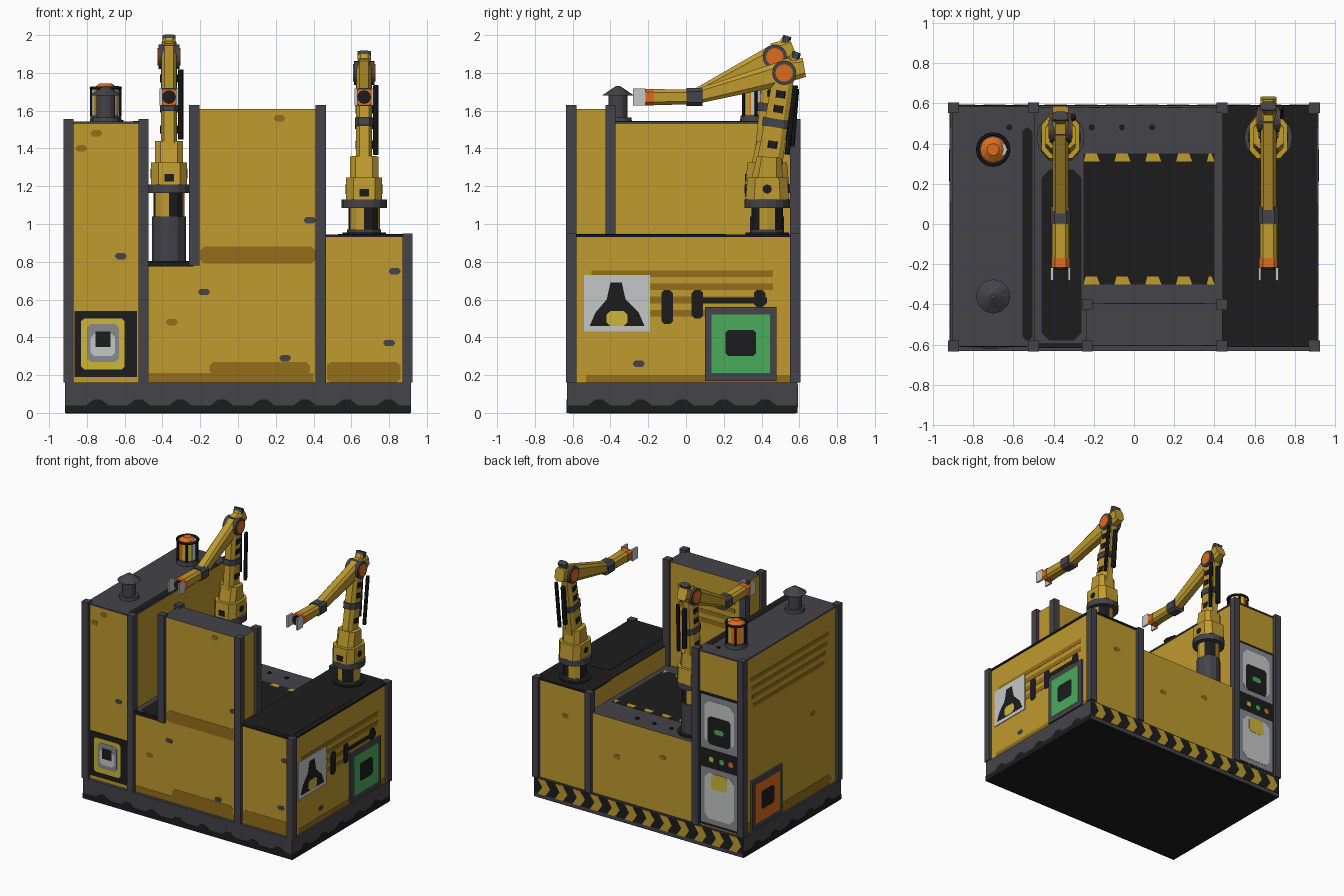
import bpy, bmesh, math
from mathutils import Vector, Matrix

if "Cube" in bpy.data.objects:
    bpy.data.objects.remove(bpy.data.objects["Cube"])


def material(name, hexcode):
    rgb = [(int(hexcode[i:i + 2], 16) / 255) ** 2.2 for i in (0, 2, 4)]
    mat = bpy.data.materials.new(name)
    mat.use_nodes = True
    mat.diffuse_color = (*rgb, 1)
    mat.node_tree.nodes["Principled BSDF"].inputs["Base Color"].default_value = (*rgb, 1)
    return mat


yellow = material("yellow paint", "BE9933")
brown = material("dark yellow paint", "926D20")
steel = material("dark steel", "46454B")
black = material("black rubber", "222222")
white = material("pale metal", "C4C6C6")
grey = material("mid grey", "86888E")
green = material("green light", "4CAA5C")
orange = material("orange paint", "DC6C22")
lemon = material("lemon yellow", "CDB53A")


def finish(name, bm, *mats):
    bmesh.ops.recalc_face_normals(bm, faces=bm.faces)
    mesh = bpy.data.meshes.new(name)
    bm.to_mesh(mesh)
    bm.free()
    for mat in mats:
        mesh.materials.append(mat)
    obj = bpy.data.objects.new(name, mesh)
    bpy.context.collection.objects.link(obj)
    return obj


def box(name, x, y, z, mat, top=None):
    """Box from (low, high) ranges; upward faces can take another colour."""
    bm = bmesh.new()
    bmesh.ops.create_cube(bm, size=1)
    for v in bm.verts:
        v.co = [r[0] if c < 0 else r[1] for c, r in zip(v.co, (x, y, z))]
    bm.normal_update()
    for f in bm.faces:
        f.material_index = int(f.normal.z > .5 and top is not None)
    return finish(name, bm, mat, top or mat)


def tube(name, p, q, r1, r2, mat, sides=12, other=None):
    """Cylinder or cone from p to q; sides can alternate with another colour."""
    p, q = Vector(p), Vector(q)
    bm = bmesh.new()
    turn = (q - p).to_track_quat("Z", "Y").to_matrix().to_4x4()
    bmesh.ops.create_cone(bm, cap_ends=True, segments=sides, radius1=r1, radius2=r2,
                          depth=(q - p).length, matrix=Matrix.Translation((p + q) / 2) @ turn)
    if other:
        for i, f in enumerate(f for f in bm.faces if len(f.verts) == 4):
            f.material_index = i // 2 % 2
    return finish(name, bm, mat, other or mat)


def beam(name, x, p, q, width, h1, h2, mat):
    """Tapered chamfered beam in the (y, z) plane from p to q."""
    p, q = Vector((x, *p)), Vector((x, *q))
    along = (q - p).normalized()
    up = along.cross(Vector((1, 0, 0)))
    bm = bmesh.new()
    ends = []
    for c, h in ((p, h1), (q, h2)):
        ring = []
        for a, b in ((1, .6), (.6, 1), (-.6, 1), (-1, .6), (-1, -.6), (-.6, -1), (.6, -1), (1, -.6)):
            ring.append(bm.verts.new(c + Vector((a * width / 2, 0, 0)) + up * b * h / 2))
        ends.append(ring)
        bm.faces.new(ring)
    for i in range(8):
        j = (i + 1) % 8
        bm.faces.new((ends[0][i], ends[0][j], ends[1][j], ends[1][i]))
    return finish(name, bm, mat)


X, Y, Z = Vector((1, 0, 0)), Vector((0, 1, 0)), Vector((0, 0, 1))
SIDES = {"front": (X, Z, -Y, .605), "back": (X, Z, Y, .58), "right": (Y, Z, X, .9),
         "left": (Y, Z, -X, .9), "top": (X, Y, Z, 0)}


def plate(name, side, pts, mat, level=1, offset=None):
    """Thin polygon laid on one side of the model."""
    u, v, n, base = SIDES[side]
    base = base if offset is None else offset
    bm = bmesh.new()
    face = bm.faces.new([bm.verts.new(u * a + v * b + n * (base - .002)) for a, b in pts])
    out = bmesh.ops.extrude_face_region(bm, geom=[face])["geom"]
    bmesh.ops.translate(bm, vec=n * (.002 + .002 * level),
                        verts=[g for g in out if isinstance(g, bmesh.types.BMVert)])
    return finish(name, bm, mat)


def panel(name, side, u, v, mat, level=1, offset=None, cut=0):
    """Rectangular plate with optional clipped corners."""
    (a, b), (c, d) = u, v
    pts = [(a + cut, c), (b - cut, c), (b, c + cut), (b, d - cut),
           (b - cut, d), (a + cut, d), (a, d - cut), (a, c + cut)]
    return plate(name, side, pts if cut else pts[::2] and [(a, c), (b, c), (b, d), (a, d)],
                 mat, level, offset)


# Base with wavy dark skirting and a striped back edge
box("base", (-.915, .915), (-.63, .59), (0, .16), steel)
panel("underside", "top", (-.91, .91), (-.62, .58), black, -3, 0)
for side, lo, hi, off in (("front", -.915, .915, .63), ("right", -.63, .59, .915), ("left", -.63, .59, .915)):
    panel("skirting", side, (lo, hi), (0, .04), black, 1, off)
    u = lo + .17
    while u < hi - .06:
        plate("skirting_bump", side, [(u - .06, .04), (u + .06, .04), (u + .02, .07), (u - .02, .07)], black, 1, off)
        u += .22
panel("hazard_ground", "back", (-.915, .915), (.03, .15), black, 1, .59)
for i in range(12):
    u = -.9 + i * .152
    plate("hazard_stripe", "back", [(u, .09), (u + .07, .09), (u + .11, .15), (u + .04, .15)], yellow, 2, .59)
    plate("hazard_stripe", "back", [(u + .04, .03), (u + .11, .03), (u + .07, .09), (u, .09)], yellow, 2, .59)

# Main housing blocks
box("tall_tower", (-.9, -.5), (-.605, .58), (.16, 1.54), yellow, steel)
box("centre_block", (-.5, .44), (-.605, .58), (.16, .79), yellow, steel)
box("front_wall", (-.235, .44), (-.605, -.395), (.79, 1.61), yellow, steel)
box("side_block", (.44, .9), (-.605, .58), (.16, .94), yellow, steel)
box("centre_trim", (-.5, -.235), (-.615, -.595), (.775, .8), black)
box("side_trim", (.44, .908), (-.612, .588), (.93, .945), black)
box("tower_trim", (-.905, -.495), (-.61, .585), (1.53, 1.542), steel)

# Corner posts: x, y, bottom, top
low, mid, tall, wall = .95, .78, 1.555, 1.63
for x, y, z0, z1 in ((-.897, -.607, .16, tall), (-.897, .578, .16, tall), (-.5, -.607, .16, tall),
                     (-.5, .578, .16, tall), (.438, -.607, .16, wall), (.438, .578, .16, low),
                     (.897, -.607, .16, low), (.897, .578, .16, low), (-.232, -.607, mid, wall),
                     (-.232, -.4, mid, wall), (.438, -.4, mid, wall)):
    box("corner_post", (x - .027, x + .027), (y - .027, y + .027), (z0, z1), steel)

# Dark tops and striped work pit
panel("tower_top_shade", "top", (-.555, -.505), (-.58, .48), black, 1, 1.542, .02)
panel("ledge_shade", "top", (-.46, -.26), (-.58, .27), black, 1, .79, .04)
panel("side_top_mat", "top", (.53, .87), (-.58, .21), black, 1, .945, .03)
panel("work_pit", "top", (-.25, .4), (-.3, .35), black, 1, .79)
for i in range(5):
    for y in (-.3, .31):
        u = -.25 + i * .153
        w = min(.08, .4 - u)
        plate("pit_stripe", "top", [(u, y), (u + w, y), (u + w - .015, y + .04), (u + .01, y + .04)], yellow, 2, .79)
for x in (-.62, -.21, -.06, .09):
    tube("roof_bolt", (x, .48, .78), (x, .48, .8 if x > -.5 else 1.55), .015, .015, black, 6)

# Weathered paint along lower edges
panel("grime", "front", (-.2, .41), (.79, .88), brown, 1, None, .02)
panel("grime", "front", (-.47, .4), (.16, .21), brown)
panel("grime", "front", (-.15, .38), (.2, .27), brown, 1, None, .02)
panel("grime", "front", (.47, .86), (.16, .27), brown, 1, None, .02)
panel("grime", "right", (-.53, .55), (.16, .2), brown)
panel("grime", "left", (-.53, .55), (.16, .24), brown, 1, None, .03)
for side, u, v, mat in (("front", -.75, 1.48, brown), ("front", -.83, 1.4, brown), ("front", .22, 1.56, brown),
                        ("front", -.35, .48, brown), ("front", -.62, .83, steel), ("front", -.18, .64, steel),
                        ("front", .25, .29, steel), ("front", .8, .37, steel), ("front", .83, .75, steel),
                        ("front", .38, 1.02, steel), ("right", -.25, .26, steel), ("back", .2, .5, brown),
                        ("back", -.2, .6, brown), ("back", .65, .7, brown), ("left", -.3, .8, brown)):
    panel("paint_chip", side, (u - .03, u + .03), (v - .017, v + .017), mat, 1, None, .012)

# Control panel on the front of the tower
panel("control_backing", "front", (-.865, -.535), (.19, .54), black, 3)
panel("control_border", "front", (-.83, -.6), (.23, .5), lemon, 4, None, .015)
panel("control_face", "front", (-.8, -.63), (.27, .47), grey, 5, None, .02)
panel("control_light", "front", (-.78, -.65), (.3, .42), white, 6, None, .02)
panel("control_screen", "front", (-.755, -.675), (.35, .43), black, 7)

# Vent lines, warning sign and framed screens on the long sides
for i, (u0, u1) in enumerate(((-.5, .46), (-.2, .46), (-.2, .42), (-.2, .1))):
    v = .72 - i * .07
    panel("vent_line", "right", (u0, u1), (v, v + .035), brown)
    panel("vent_line", "left", (-.5 + i * .02, .48 - i * .01), (v + .62, v + .65), brown)
    panel("vent_line", "back", (-.15, .35), (v + .7, v + .735), brown, 1, -.395)
for u, v in ((-.1, .47), (.06, .5), (.39, .56)):
    panel("vent_bracket", "right", (u - .03, u + .03), (v, .65), black, 2, None, .015)
panel("vent_bar", "right", (.05, .43), (.58, .61), black, 2)
panel("sign_plate", "right", (-.54, -.19), (.43, .73), white, 3)
plate("sign_figure", "right", [(-.51, .46), (-.22, .46), (-.25, .53), (-.32, .6), (-.34, .69), (-.4, .69),
                               (-.42, .6), (-.48, .53)], black, 4)
panel("sign_mark", "right", (-.42, -.31), (.46, .54), lemon, 5, None, .02)
for side, colour in (("right", green), ("left", orange)):
    panel("screen_frame", side, (.1, .48), (.17, .56), steel, 8)
    panel("screen_light", side, (.135, .445), (.21, .52), colour, 9)
    panel("screen_core", side, (.21, .37), (.3, .44), black, 10, None, .015)

# Electrical cabinets on the back of the tower
panel("cabinet_backing", "back", (-.87, -.53), (.17, 1.22), black)
for name, v0, v1 in (("upper", .78, 1.2), ("lower", .19, .63)):
    panel(name + "_cabinet", "back", (-.86, -.54), (v0, v1), grey, 2)
    panel(name + "_cabinet_face", "back", (-.83, -.57), (v0 + .04, v1 - .04), white, 3, None, .04)
panel("cabinet_screen", "back", (-.8, -.6), (.82, 1.04), black, 4, None, .02)
panel("cabinet_lamp", "back", (-.74, -.66), (.91, .95), green, 5, None, .012)
panel("cabinet_label", "back", (-.77, -.63), (.47, .59), lemon, 4, None, .02)
for u, mat in ((-.8, orange), (-.72, green), (-.63, lemon)):
    panel("indicator", "back", (u - .02, u + .02), (.68, .72), mat, 2, None, .01)

# Roof vent with a conical cap
vx, vy = -.7, -.36
tube("vent_foot", (vx, vy, 1.54), (vx, vy, 1.565), .075, .07, steel)
tube("vent_pipe", (vx, vy, 1.56), (vx, vy, 1.69), .05, .05, steel)
tube("vent_cap", (vx, vy, 1.68), (vx, vy, 1.73), .085, .012, steel)

# Warning beacon in a cage
by = .37
tube("beacon_foot", (vx, by, 1.54), (vx, by, 1.575), .085, .08, steel)
tube("beacon_lamp", (vx, by, 1.57), (vx, by, 1.72), .065, .065, orange, 12, lemon)
tube("beacon_top", (vx, by, 1.72), (vx, by, 1.745), .065, .03, orange)
tube("beacon_glint", (vx + .035, by, 1.58), (vx + .035, by, 1.73), .036, .036, white, 8)
for k in range(6):
    a = math.tau * k / 6
    dx, dy = .077 * math.cos(a), .077 * math.sin(a)
    tube("beacon_bar", (vx + dx, by + dy, 1.57), (vx + dx, by + dy, 1.72), .008, .008, black, 6)
bpy.ops.mesh.primitive_torus_add(major_radius=.077, minor_radius=.009, major_segments=16,
                                 minor_segments=6, location=(vx, by, 1.72))
bpy.context.object.name = "beacon_ring"
bpy.context.object.data.materials.append(black)


def arm(x, floor, foot, z, ey, ez):
    """Robot arm: pedestal from floor to foot, turntable at z, elbow at (ey, ez)."""
    y = .43

    def column(name, a, b, r, mat, other=None, s=12):
        tube(name, (x, y, a), (x, y, b), r, r, mat, s, other)

    column("arm_flange", floor, floor + .015, .115, black, None, 16)
    column("arm_pedestal", floor, foot, .09, steel)
    column("arm_neck", foot, z, .083, yellow, black)
    column("turntable", z, z + .045, .12, steel, None, 16)
    beam("shoulder", x, (y, z + .045), (y, z + .16), .19, .23, .21, yellow)
    beam("shoulder_top", x, (y, z + .14), (y + .01, z + .27), .15, .17, .13, yellow)
    for s in (-1, 1):
        tube("shoulder_bolt", (x + s * .08, y, z + .1), (x + s * .098, y, z + .1), .025, .025, black, 8)
    box("shoulder_badge", (x - .025, x + .025), (y - .118, y - .1), (z + .06, z + .1), black)
    # lower link, with clamp, inset side covers and ram
    beam("lower_link", x, (y, z + .16), (ey, ez), .085, .14, .11, yellow)
    d = Vector((ey - y, ez - z - .16))
    at = lambda t, shift=0: (y + d.x * t + shift, z + .16 + d.y * t)
    beam("link_clamp", x, at(.48), at(.56), .098, .145, .145, steel)
    for t in (.28, .62, .76):
        beam("link_cover", x, at(t), at(t + .07), .094, .07, .07, black)
    tube("ram", (x + .062, *at(.22, .085)), (x + .062, *at(.88, .07)), .014, .014, black, 8)
    tube("ram_sleeve", (x, *at(.3, .1)), (x, *at(.85, .075)), .018, .018, black, 8)
    # elbow and counterweight
    for name, w, r, mat in (("elbow_hub", .055, .064, steel), ("elbow_cap", .06, .046, orange)):
        tube(name, (x - w, ey, ez), (x + w, ey, ez), r, r, mat, 16)
    wy, wz = .045, 1.672
    back = Vector((ey - wy, ez - wz)).normalized()
    tail = (ey + back.x * .11, ez + back.y * .11)
    beam("counterweight", x, (ey, ez + .01), tail, .08, .13, .1, yellow)
    beam("tail_neck", x, (ey + .02, ez), (ey + .06, ez + .09), .065, .07, .05, yellow)
    beam("tail_cap", x, (ey + .055, ez + .075), (ey + .067, ez + .11), .07, .05, .045, steel)
    # forearm, wrist and gripper
    beam("forearm", x, (ey, ez), (wy, wz), .08, .13, .075, yellow)
    beam("wrist_joint", x, (wy + .042, wz), (wy - .042, wz), .1, .095, .095, steel)
    beam("wrist", x, (wy - .03, wz), (-.17, wz), .086, .078, .085, yellow)
    beam("wrist_band", x, (-.17, wz), (-.217, wz), .092, .088, .088, orange)
    tube("gripper_socket", (x, -.21, wz), (x, -.225, wz), .036, .036, black)
    for s in (-1, 1):
        box("gripper_jaw", sorted((x + s * .036, x + s * .05)), (-.28, -.215), (wz - .045, wz + .045), white)


arm(-.365, .79, 1.04, 1.165, .47, 1.885)
arm(.668, .94, .97, 1.085, .52, 1.80)
